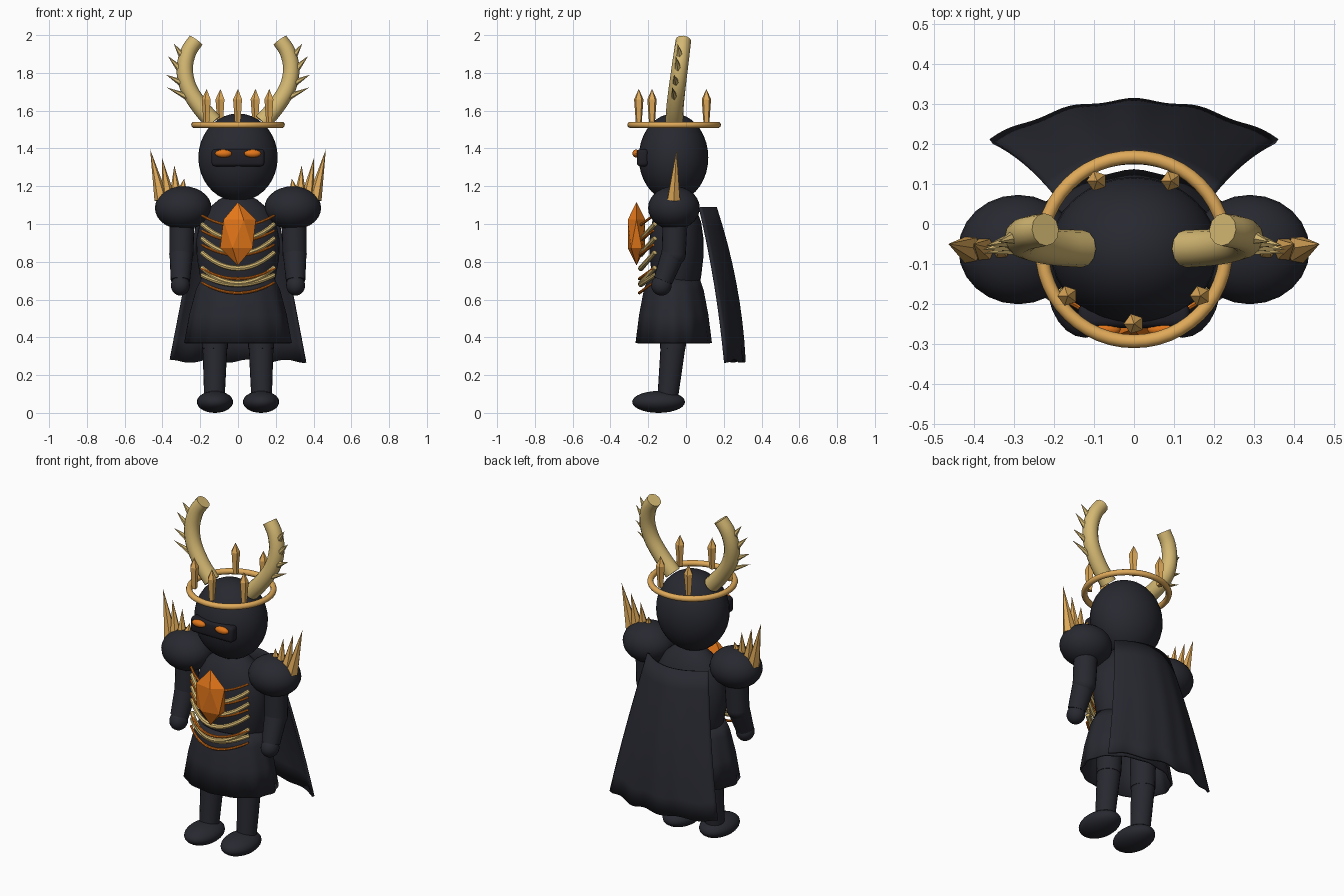
import bpy, bmesh, math
from mathutils import Vector

old = bpy.data.objects.get("Cube")
if old:
    bpy.data.objects.remove(old, do_unlink=True)


def material(name, rgb):
    m = bpy.data.materials.new(name)
    m.use_nodes = True
    m.diffuse_color = (*rgb, 1)
    m.node_tree.nodes["Principled BSDF"].inputs["Base Color"].default_value = (*rgb, 1)
    return m


DARK = material("charcoal", (0.021, 0.022, 0.03))
VISOR = material("visor black", (0.014, 0.014, 0.02))
GOLD = material("gold", (0.74, 0.4, 0.1))
BONE = material("bone", (0.66, 0.48, 0.17))
GLOW = material("amber orange", (0.76, 0.18, 0.01))
SIDES = (("left", 1), ("right", -1))


def finish(name, bm, mat, smooth=True, thickness=0):
    """Turn a bmesh into a named, coloured object."""
    bmesh.ops.remove_doubles(bm, verts=bm.verts, dist=0.0001)
    bmesh.ops.recalc_face_normals(bm, faces=bm.faces)
    mesh = bpy.data.meshes.new(name)
    bm.to_mesh(mesh)
    bm.free()
    ob = bpy.data.objects.new(name, mesh)
    bpy.context.collection.objects.link(ob)
    mesh.materials.append(mat)
    if thickness:
        mod = ob.modifiers.new("Thickness", 'SOLIDIFY')
        mod.thickness = thickness
    if smooth:
        bpy.ops.object.select_all(action='DESELECT')
        ob.select_set(True)
        bpy.context.view_layer.objects.active = ob
        bpy.ops.object.shade_smooth_by_angle(angle=math.radians(40))
    return ob


def bridge(bm, rows, closed=True):
    """Join rows of points with quads."""
    rows = [[bm.verts.new(p) for p in row] for row in rows]
    n = len(rows[0])
    for a, b in zip(rows, rows[1:]):
        for i in range(n if closed else n - 1):
            j = (i + 1) % n
            bm.faces.new((a[i], a[j], b[j], b[i]))
    return rows


def ball(name, centre, radii, mat, segs=24):
    bm = bmesh.new()
    bmesh.ops.create_uvsphere(bm, u_segments=segs, v_segments=segs // 2 + 2, radius=1)
    for v in bm.verts:
        v.co = Vector(c + r * k for c, r, k in zip(centre, radii, v.co))
    return finish(name, bm, mat)


def lathe(name, profile, y, squash, mat, segs=28, caps=True, folds=0, thickness=0):
    """Elliptical turned form; folds ripple it towards the hem."""
    bm, rows = bmesh.new(), []
    for k, (r, z) in enumerate(profile):
        row = []
        for i in range(segs):
            a = math.tau * i / segs
            rr = r * (1 + folds * k * math.cos(12 * a))
            row.append((rr * math.cos(a), y + rr * squash * math.sin(a), z))
        rows.append(row)
    rings = bridge(bm, rows)
    if caps:
        bm.faces.new(rings[0])
        bm.faces.new(rings[-1])
    return finish(name, bm, mat, thickness=thickness)


def tube(name, path, radii, mat, segs=12, ref=(0, 1, 0), smooth=True):
    """Round tube along a path, one radius for each point."""
    pts = [Vector(p) for p in path]
    bm, rows = bmesh.new(), []
    for i, (p, r) in enumerate(zip(pts, radii)):
        t = (pts[min(i + 1, len(pts) - 1)] - pts[max(i - 1, 0)]).normalized()
        u = t.cross(Vector(ref)).normalized()
        v = t.cross(u)
        rows.append([p + r * (u * math.cos(math.tau * k / segs) + v * math.sin(math.tau * k / segs))
                     for k in range(segs)])
    rings = bridge(bm, rows)
    for ring, r in ((rings[0], radii[0]), (rings[-1], radii[-1])):
        if r:
            bm.faces.new(ring)
    return finish(name, bm, mat, smooth)


def spline(points, steps=4):
    """Catmull-Rom smoothing of a few points."""
    p = [Vector(q) for q in points]
    p = [2 * p[0] - p[1]] + p + [2 * p[-1] - p[-2]]
    out = []
    for a, b, c, d in zip(p, p[1:], p[2:], p[3:]):
        for s in range(steps):
            t = s / steps
            out.append(0.5 * (2 * b + (c - a) * t + (2 * a - 5 * b + 4 * c - d) * t * t
                              + (3 * b - a - 3 * c + d) * t ** 3))
    return out + [p[-2]]


# Head, visor and eyes
ball("head", (0, -0.066, 1.352), (0.21, 0.184, 0.233), DARK, 32)
bm = bmesh.new()
bmesh.ops.create_cube(bm, size=1)
for v in bm.verts:
    v.co = Vector((v.co.x * 0.28, -0.23 + v.co.y * 0.06, 1.351 + v.co.z * 0.092))
bmesh.ops.bevel(bm, geom=bm.edges[:], offset=0.018, segments=3, affect='EDGES', profile=0.5)
finish("visor", bm, VISOR)
for side, s in SIDES:
    ball(side + "_eye", (s * 0.077, -0.264, 1.373), (0.044, 0.02, 0.021), GLOW, 16)

# Crown ring and its points
bpy.ops.mesh.primitive_torus_add(location=(0, -0.063, 1.525), major_radius=0.231,
                                 minor_radius=0.017, major_segments=48, minor_segments=10)
ring = bpy.context.object
ring.name = "crown_ring"
ring.data.materials.append(GOLD)
bpy.ops.object.shade_smooth_by_angle(angle=math.radians(40))
for i, (x, y) in enumerate([(0, -0.25), (0.166, -0.18), (0.093, 0.108), (-0.093, 0.108), (-0.166, -0.18)]):
    tube(f"crown_point_{i + 1}", [(x, y, 1.53), (x, y, 1.66), (x, y, 1.715)],
         [0.016, 0.026, 0], GOLD, 5, smooth=False)

# Torso and skirt
lathe("torso", [(0.17, 0.64), (0.2, 0.72), (0.218, 0.82), (0.22, 0.92), (0.2, 1.01),
                (0.16, 1.08), (0.1, 1.13), (0.06, 1.15)], -0.05, 0.65, DARK)
lathe("skirt", [(0.19, 0.72), (0.222, 0.65), (0.255, 0.52), (0.28, 0.37)], -0.065, 0.71,
      DARK, 72, caps=False, folds=0.006, thickness=0.012)

# Faceted chest gem
bm = bmesh.new()
bmesh.ops.create_icosphere(bm, subdivisions=1, radius=1)
for v in bm.verts:
    v.co = Vector((v.co.x * 0.106, -0.262 + v.co.y * 0.054, 0.948 + v.co.z * 0.168))
finish("chest_gem", bm, GLOW, smooth=False)


# Ribs with glowing trim
def rib(name, z, sag, radius, mat, out=0):
    path = []
    for i in range(13):
        t = i / 6 - 1
        path.append((0.192 * t, -0.165 - out - 0.074 * (1 - t * t), z - sag * (1 - t * t)))
    tube(name, path, [radius * (1 - 0.15 * abs(i / 6 - 1)) for i in range(13)], mat, 8, (0, 0, 1))


for i, z in enumerate((1.0, 0.925, 0.85, 0.77, 0.73)):
    rib(f"rib_{i + 1}", z, 0.085 if i < 4 else 0.05, 0.015, BONE)
for i, z in enumerate((1.045, 0.965, 0.89, 0.765, 0.69)):
    rib(f"rib_trim_{i + 1}", z, 0.055, 0.008, GLOW, 0.008)

# Cape, flaring and rippling towards the hem
bm, rows = bmesh.new(), []
for k in range(9):
    f = k / 8
    row = []
    for i in range(41):
        t = i / 20 - 1
        wave = 0.004 * f * math.cos(t * 14)
        back = 0.163 + 0.262 * f - 0.113 * f * f
        edge = 0.085 + 0.07 * f - 0.055 * f * f
        row.append((t * (0.205 + 0.157 * f), back - edge * t * t + wave,
                    1.09 - 0.815 * f + 0.008 * f * math.sin(t * 11)))
    rows.append(row)
bridge(bm, rows, closed=False)
finish("cape", bm, DARK, thickness=0.014)

for side, s in SIDES:
    # Antler and thorns
    horn = spline([(s * 0.13, -0.062, 1.54), (s * 0.2, -0.058, 1.62), (s * 0.262, -0.047, 1.72),
                   (s * 0.282, -0.034, 1.82), (s * 0.263, -0.022, 1.91), (s * 0.222, -0.014, 1.973)])
    tube(side + "_antler", horn, [0.047 - 0.006 * i / 20 for i in range(len(horn))], BONE, 12)
    for n, (i, dx, dz) in enumerate([(6, 0.12, 0.055), (9, 0.085, 0.045), (12, 0.065, 0.07), (15, 0.045, 0.065)]):
        base = horn[i] + Vector((s * 0.025, -0.008, 0))
        tip = base + Vector((s * dx, -0.012, dz))
        tube(f"{side}_antler_thorn_{n + 1}", [base, tip], [0.02, 0], BONE, 6, smooth=False)

    # Shoulder and its spikes
    ball(side + "_shoulder", (s * 0.29, -0.064, 1.085), (0.15, 0.137, 0.115), DARK)
    for n, (x, z, tx, tz, r) in enumerate([(0.405, 1.13, 0.465, 1.395, 0.038), (0.37, 1.15, 0.402, 1.35, 0.034),
                                           (0.33, 1.165, 0.337, 1.31, 0.03), (0.295, 1.18, 0.285, 1.24, 0.024)]):
        tube(f"{side}_shoulder_spike_{n + 1}", [(s * x, -0.065, z), (s * tx, -0.05, tz)],
             [r, 0], GOLD, 6, smooth=False)

    # Arm and hand
    tube(side + "_upper_arm", [(s * 0.295, -0.055, 1.08), (s * 0.3, -0.065, 0.84)], [0.067, 0.064], DARK, 20)
    ball(side + "_elbow", (s * 0.3, -0.065, 0.84), (0.064, 0.064, 0.064), DARK)
    tube(side + "_forearm", [(s * 0.3, -0.065, 0.85), (s * 0.305, -0.122, 0.7)], [0.063, 0.051], DARK, 20)
    ball(side + "_hand", (s * 0.305, -0.13, 0.675), (0.05, 0.054, 0.054), DARK)

    # Leg and foot
    tube(side + "_thigh", [(s * 0.115, -0.06, 0.66), (s * 0.122, -0.07, 0.34)], [0.074, 0.068], DARK, 20)
    tube(side + "_shin", [(s * 0.122, -0.068, 0.36), (s * 0.125, -0.098, 0.07)], [0.066, 0.054], DARK, 20)
    ball(side + "_foot", (s * 0.122, -0.145, 0.058), (0.096, 0.14, 0.058), DARK)
